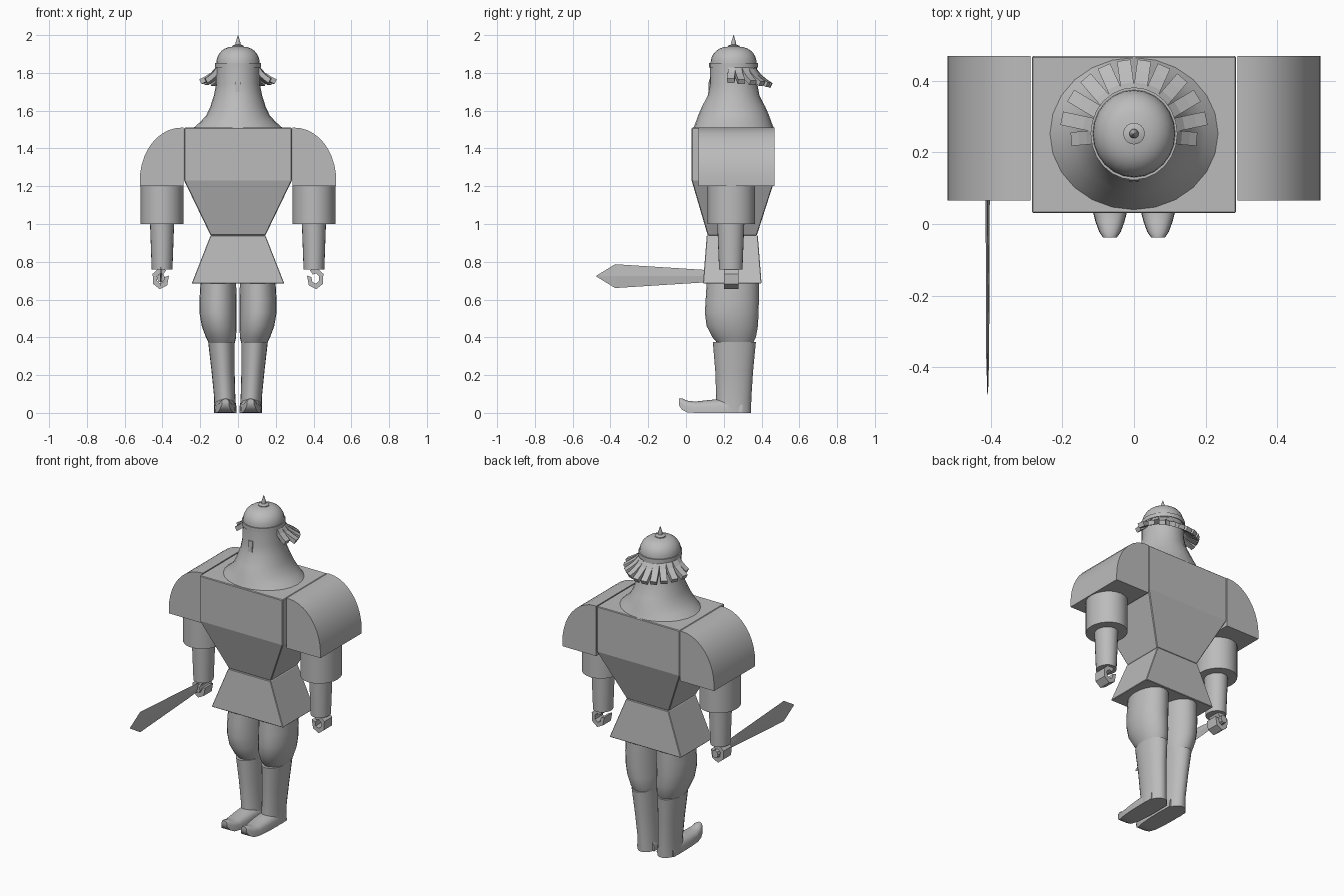
import bpy, bmesh
from math import sin, cos, pi, radians, sqrt
from mathutils import Vector

cube = bpy.data.objects.get("Cube")
if cube:
    bpy.data.objects.remove(cube, do_unlink=True)

GREY = (0.5, 0.5, 0.5, 1)
clay = bpy.data.materials.new("plain_grey")
clay.use_nodes = True
clay.diffuse_color = GREY
clay.node_tree.nodes["Principled BSDF"].inputs["Base Color"].default_value = GREY

CY = 0.252  # body axis depth


def skin(name, sections, smooth=True, bevel=0):
    """Join matching point loops into a capped solid."""
    bm = bmesh.new()
    loops = [[bm.verts.new(p) for p in s] for s in sections]
    n = len(loops[0])
    for a, b in zip(loops, loops[1:]):
        for i in range(n):
            j = (i + 1) % n
            bm.faces.new((a[i], a[j], b[j], b[i]))
    bm.faces.new(loops[0])
    bm.faces.new(loops[-1])
    bmesh.ops.recalc_face_normals(bm, faces=bm.faces)
    mesh = bpy.data.meshes.new(name)
    bm.to_mesh(mesh)
    bm.free()
    mesh.materials.append(clay)
    ob = bpy.data.objects.new(name, mesh)
    bpy.context.collection.objects.link(ob)
    if bevel:
        mod = ob.modifiers.new("soft_edge", 'BEVEL')
        mod.width = bevel
    if smooth:
        bpy.ops.object.select_all(action='DESELECT')
        ob.select_set(True)
        bpy.context.view_layer.objects.active = ob
        bpy.ops.object.shade_smooth_by_angle(angle=radians(35))
    return ob


def oval(z, cx, cy, rx, ry, n=24):
    return [Vector((cx + rx * cos(2 * pi * i / n), cy + ry * sin(2 * pi * i / n), z))
            for i in range(n)]


def rect(z, hx, y0, y1):
    return [Vector(p) for p in ((-hx, y0, z), (hx, y0, z), (hx, y1, z), (-hx, y1, z))]


def arch(y, cx, z, w, h, n=12):
    """Flat-bottomed foot section."""
    return [Vector((cx + w * cos(pi * i / n), y, z + h * sqrt(sin(pi * i / n) + 1e-6)))
            for i in range(n + 1)]


def lathe(name, rows):
    return skin(name, [oval(z, 0, CY, rx, ry) for z, rx, ry in rows])


# Torso and skirt
skin("torso", [rect(0.94, 0.145, 0.115, 0.375), rect(1.23, 0.285, 0.03, 0.468),
               rect(1.51, 0.285, 0.03, 0.468)], smooth=False, bevel=0.004)
skin("skirt", [rect(0.685, 0.245, 0.09, 0.40), rect(0.94, 0.145, 0.11, 0.38)],
     smooth=False, bevel=0.003)

# Neck, head and helmet
lathe("neck_and_head", [(1.505, 0.24, 0.214), (1.54, 0.2, 0.2), (1.575, 0.168, 0.188),
                        (1.62, 0.147, 0.168), (1.68, 0.128, 0.137), (1.74, 0.116, 0.126),
                        (1.84, 0.116, 0.124)])
lathe("helmet_band", [(1.828, 0.121, 0.129), (1.852, 0.121, 0.129)])
dome = [(1.85 + 0.09 * sin(a), 0.115 * cos(a) ** 0.7, 0.122 * cos(a) ** 0.7)
        for a in [radians(d) for d in range(0, 86, 12)]]
lathe("helmet_dome", dome + [(1.941, 0.01, 0.01)])
lathe("spike_base", [(1.93, 0.03, 0.03), (1.944, 0.03, 0.03), (1.95, 0.015, 0.015)])
lathe("spike", [(1.94, 0.011, 0.011), (1.96, 0.013, 0.013), (2.0, 0.001, 0.001)])
skin("nose_plate", [rect(1.7, 0.014, 0.118, 0.15), rect(1.765, 0.014, 0.121, 0.15)], smooth=False)

for s, side in ((1, "left"), (-1, "right")):
    # Curled locks under the helmet, fanning round the back
    for k, deg in enumerate((-5, 12, 31, 49, 66, 82)):
        out = Vector((s * cos(radians(deg)), sin(radians(deg)), 0))
        across = Vector((-out.y, out.x, 0)) * 0.019
        reach = 0.09 if k else 0.06
        drop = 0.06 + 0.005 * k
        secs = []
        for t in (0, 0.35, 0.7, 1):
            c = Vector((0, CY, 1.818)) + out * (0.11 + reach * t ** 1.2)
            c.z -= drop * t ** 0.8
            up = (Vector((0, 0, 1)) + out * 0.5) * 0.012
            secs.append([c + across + up, c - across + up, c - across - up, c + across - up])
        skin(f"{side}_lock_{k + 1}", secs, smooth=False)

    # Rounded shoulder block, extruded front to back
    prof = [(0.288, 1.2), (0.288, 1.51)]
    prof += [(0.30 + 0.22 * sin(a), 1.23 + 0.28 * cos(a))
             for a in [radians(d) for d in range(0, 91, 9)]]
    prof.append((0.52, 1.2))
    skin(f"{side}_shoulder", [[Vector((s * x, y, z)) for x, z in prof] for y in (0.065, 0.468)])

    # Arm
    ax = s * 0.402
    skin(f"{side}_sleeve", [oval(1.0, ax, 0.24, 0.113, 0.125), oval(1.21, ax, 0.24, 0.113, 0.125)])
    skin(f"{side}_forearm", [oval(0.76, ax, 0.237, 0.055, 0.062), oval(1.01, ax, 0.237, 0.064, 0.072)])

    # Gripping hand: an open ring of blocky fingers
    secs = []
    for deg in (130, 80, 25, -30, -85, -140, -195):
        d = Vector((s * cos(radians(deg)), 0, 1.25 * sin(radians(deg))))
        secs.append([Vector((s * 0.41, y, 0.712)) + d * r
                     for r, y in ((0.022, 0.2), (0.046, 0.2), (0.046, 0.278), (0.022, 0.278))])
    skin(f"{side}_hand", secs, smooth=False)

    # Leg
    thigh = [(0.36, 0.085, 0.262, 0.065, 0.088), (0.40, 0.09, 0.255, 0.08, 0.115),
             (0.46, 0.1, 0.245, 0.092, 0.136), (0.53, 0.106, 0.242, 0.098, 0.142),
             (0.6, 0.106, 0.245, 0.098, 0.141), (0.7, 0.104, 0.248, 0.094, 0.138)]
    skin(f"{side}_thigh", [oval(z, s * x, y, rx, ry) for z, x, y, rx, ry in thigh])
    boot = [(0, 0.068, 0.25, 0.06, 0.094), (0.08, 0.07, 0.253, 0.056, 0.093),
            (0.22, 0.079, 0.255, 0.061, 0.1), (0.376, 0.088, 0.256, 0.07, 0.114)]
    skin(f"{side}_boot", [oval(z, s * x, y, rx, ry) for z, x, y, rx, ry in boot])
    foot = [(0.3, 0, 0.058, 0.07), (0.2, 0, 0.06, 0.075), (0.12, 0, 0.058, 0.068),
            (0.05, 0, 0.052, 0.06), (0.005, 0.003, 0.04, 0.062), (-0.022, 0.017, 0.03, 0.06),
            (-0.038, 0.042, 0.019, 0.033)]
    skin(f"{side}_foot", [arch(y, s * 0.067, z, w, h) for y, z, w, h in foot])

# Sword held in the right hand, pointing forward
SX, SZ = -0.408, 0.724
blade = [(0.2, 0.024, 0.006), (0.1, 0.033, 0.006), (-0.375, 0.063, 0.004), (-0.475, 0.002, 0.001)]
skin("sword_blade", [[Vector((SX + t, y, SZ)), Vector((SX, y, SZ + h)),
                      Vector((SX - t, y, SZ)), Vector((SX, y, SZ - h))]
                     for y, h, t in blade], smooth=False)
skin("sword_grip", [[Vector((SX + 0.021 * cos(i * pi / 4), y, SZ - 0.01 + 0.024 * sin(i * pi / 4)))
                     for i in range(8)] for y in (0.18, 0.3)])
